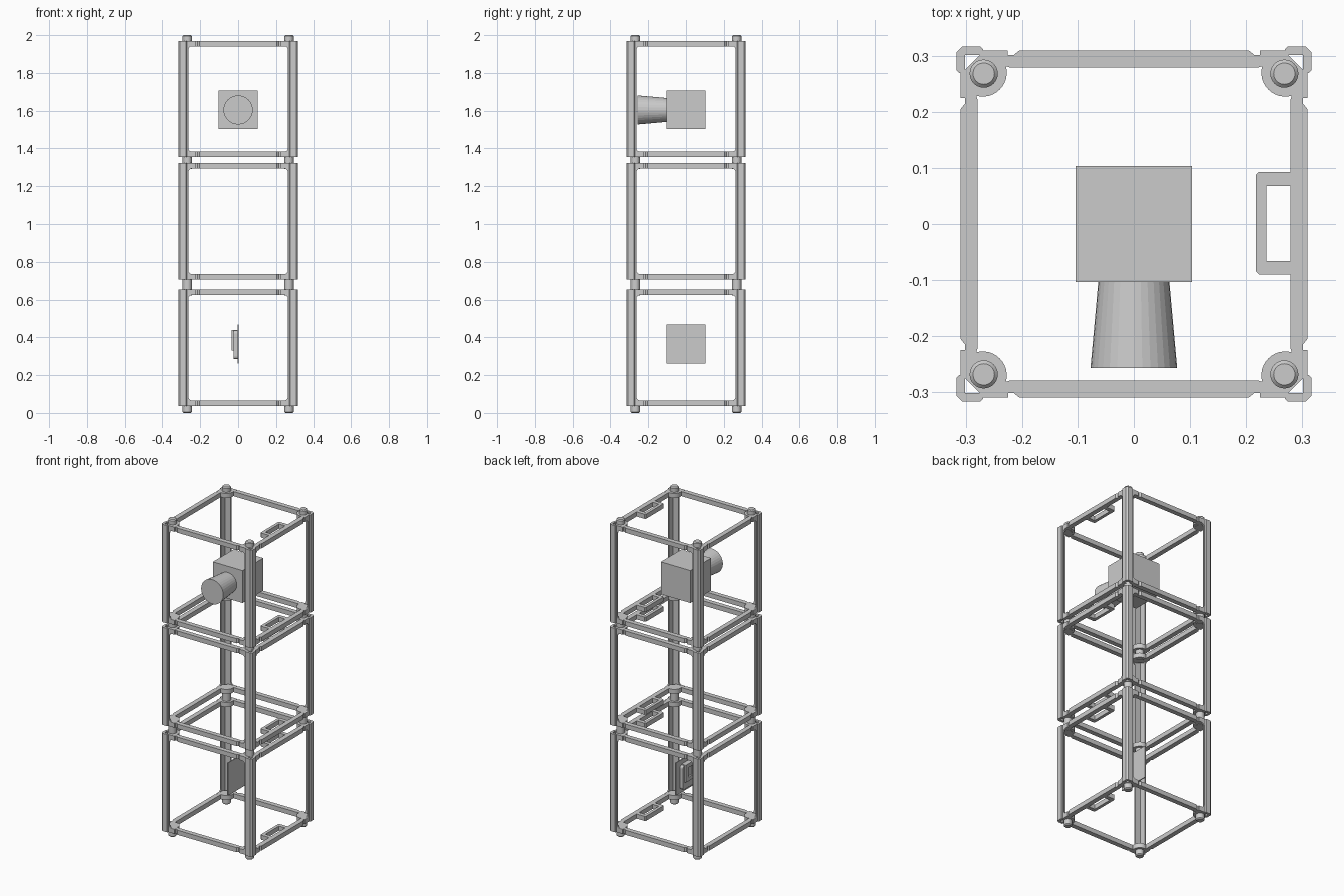
import bpy, bmesh
from math import sin, cos, radians, pi
from mathutils import Matrix

if "Cube" in bpy.data.objects:
    bpy.data.objects.remove(bpy.data.objects["Cube"])

UNIT_Z = (0.037, 0.706, 1.354)   # bottom of each cage
H = 0.616                        # cage height
T = 0.029                        # ring thickness


def link(name, mesh, loc=(0, 0, 0), rot=0):
    ob = bpy.data.objects.new(name, mesh)
    ob.location = loc
    ob.rotation_euler[2] = rot
    bpy.context.collection.objects.link(ob)
    return ob


def rot4(pts):
    """Repeat a corner outline around the four corners."""
    out = []
    for x, y in [(1, 0), (0, 1), (-1, 0), (0, -1)]:
        out += [(px * x - py * y, px * y + py * x) for px, py in pts]
    return out


def plate(name, loops, thick):
    """Flat plate with holes, from z=0 to z=thick."""
    cu = bpy.data.curves.new(name, 'CURVE')
    cu.dimensions = '2D'
    cu.fill_mode = 'BOTH'
    cu.extrude = thick / 2
    for pts in loops:
        sp = cu.splines.new('POLY')
        sp.points.add(len(pts) - 1)
        for p, (x, y) in zip(sp.points, pts):
            p.co = (x, y, 0, 1)
        sp.use_cyclic_u = True
    tmp = bpy.data.objects.new(name, cu)
    bpy.context.collection.objects.link(tmp)
    dg = bpy.context.evaluated_depsgraph_get()
    me = bpy.data.meshes.new_from_object(tmp.evaluated_get(dg))
    bpy.data.objects.remove(tmp)
    me.transform(Matrix.Translation((0, 0, thick / 2)))
    for f in me.polygons:
        f.use_smooth = False
    return me


def prism(bm, pts, vec):
    f = bm.faces.new([bm.verts.new(p) for p in pts])
    g = bmesh.ops.extrude_face_region(bm, geom=[f])
    bmesh.ops.translate(bm, vec=vec, verts=[v for v in g['geom'] if isinstance(v, bmesh.types.BMVert)])


def finish(bm, name):
    bmesh.ops.recalc_face_normals(bm, faces=bm.faces)
    me = bpy.data.meshes.new(name)
    bm.to_mesh(me)
    bm.free()
    return me


def box(name, lo, hi, bevel=0):
    bm = bmesh.new()
    bmesh.ops.create_cube(bm, size=1)
    for v in bm.verts:
        v.co = [(a + b) / 2 + c * (b - a) for a, b, c in zip(lo, hi, v.co)]
    if bevel:
        edges = [e for e in bm.edges if abs(e.verts[0].co.x - e.verts[1].co.x) > 1e-4]
        bmesh.ops.bevel(bm, geom=edges, offset=bevel, segments=4, profile=0.5, affect='EDGES')
    return link(name, finish(bm, name))


# Ring frame: notched outer edge, round corner lobes, handle on +x
outer = rot4([(.31, -.205), (.309, -.205), (.309, .205), (.301, .215), (.301, .275), (.275, .301),
              (.215, .301), (.205, .309)][1:])
lobe = [(.27 + .043 * cos(radians(a)), .27 + .043 * sin(radians(a))) for a in range(-75, -196, -10)]
inner = rot4([(.279, .222)] + lobe + [(.222, .279)])
handle = [(.279, -.09), (.223, -.09), (.217, -.084), (.217, .087), (.223, .093), (.279, .093)]
hole = [(.236, -.066), (.279, -.066), (.279, .068), (.236, .068)]
ring_mesh = plate("ring_frame", [outer, handle + inner, hole], T)

# Corner rail: thick outer lip plus two thin flanges with end tabs
bm = bmesh.new()
L = [(.306, .316), (.316, .306), (.316, .274), (.311, .269), (.301, .269), (.301, .301),
     (.269, .301), (.269, .311), (.274, .316)]
prism(bm, [(x, y, 0) for x, y in L], (0, 0, H))
fil = [(.262 - .018 * (1 - cos(a)), T + .018 * (1 - sin(a))) for a in [i * pi / 12 for i in range(7)]]
edge = [(.225, 0), (.225, T)] + fil[::-1]
edge += [(x, H - z) for x, z in reversed(edge)]
side = [(.309, 0)] + edge + [(.309, H)]
prism(bm, [(x, .301, z) for x, z in side], (0, .008, 0))
prism(bm, [(.301, x, z) for x, z in side], (.008, 0, 0))
rail_mesh = finish(bm, "corner_rail")

# Stacking pin: short chamfered stud
bm = bmesh.new()
bmesh.ops.create_cone(bm, cap_ends=True, segments=32, radius1=.025, radius2=.025, depth=.055,
                      matrix=Matrix.Translation((0, 0, .0275)))
bmesh.ops.create_cone(bm, cap_ends=True, segments=32, radius1=.025, radius2=.019, depth=.006,
                      matrix=Matrix.Translation((0, 0, .058)))
pin_mesh = finish(bm, "stacking_pin")

# Three stacked cages
for z in UNIT_Z:
    link("lower_ring", ring_mesh, (0, 0, z))
    link("upper_ring", ring_mesh, (0, 0, z + H - T))
    for i in range(4):
        link("corner_rail", rail_mesh, (0, 0, z), i * pi / 2)
    for x in (-.268, .268):
        for y in (-.268, .268):
            link("top_pin", pin_mesh, (x, y, z + H + .03 - .061))
            p = link("bottom_pin", pin_mesh, (x, y, z - .037 + .061))
            p.rotation_euler[0] = pi

# Camera: cube body with a flared lens towards the front
box("camera_body", (-.103, -.103, 1.502), (.103, .103, 1.706))
bm = bmesh.new()
bmesh.ops.create_cone(bm, cap_ends=True, segments=32, radius1=.063, radius2=.077, depth=.155,
                      matrix=Matrix.Translation((0, -.1795, 1.604)) @ Matrix.Rotation(pi / 2, 4, 'X'))
link("camera_lens", finish(bm, "camera_lens"))

# Circuit board with raised components on its left face
box("circuit_board", (-.003, -.103, .261), (.003, .103, .467))
box("component_base", (-.024, -.065, .285), (-.002, .065, .435), .015)
me = plate("component_bracket", [[(-.05, -.055), (.05, -.055), (.05, .055), (-.05, .055)],
                                 [(-.025, -.03), (.025, -.03), (.025, .03), (-.025, .03)]], .03)
me.transform(Matrix.Translation((-.034, 0, .385)) @ Matrix.Rotation(pi / 2, 4, 'Y')
             @ Matrix.Rotation(pi / 2, 4, 'Z') @ Matrix.Identity(4))
link("component_bracket", me)
